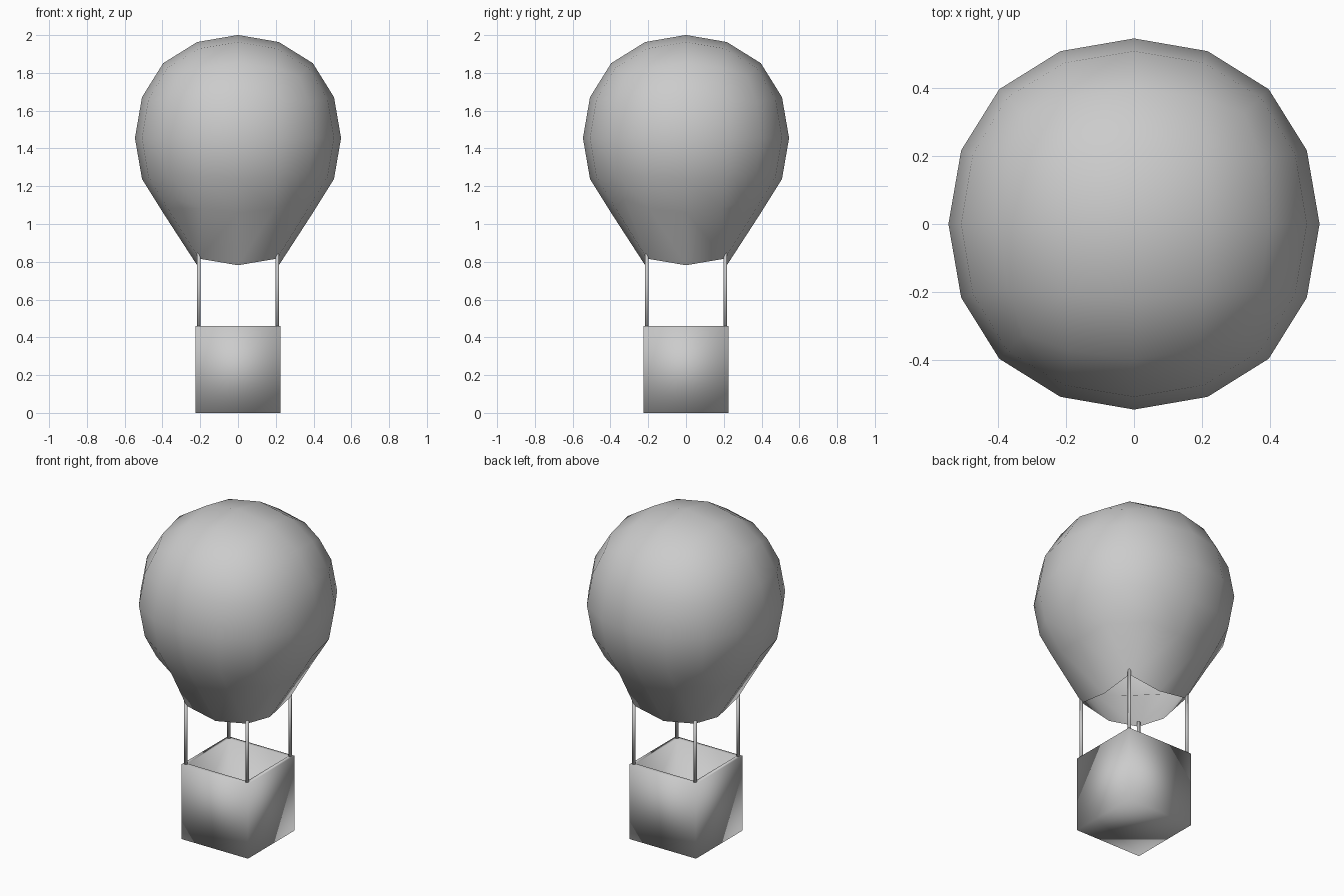
import bpy, bmesh
from mathutils import Matrix, Vector

if "Cube" in bpy.data.objects:
    bpy.data.objects.remove(bpy.data.objects["Cube"])


def make_object(name, bm):
    bmesh.ops.recalc_face_normals(bm, faces=bm.faces)
    for f in bm.faces:
        f.smooth = True
    mesh = bpy.data.meshes.new(name)
    bm.to_mesh(mesh)
    bm.free()
    obj = bpy.data.objects.new(name, mesh)
    bpy.context.collection.objects.link(obj)
    return obj


# Envelope: subdivided cube, bottom opened and pulled down into a mouth
bm = bmesh.new()
bmesh.ops.create_cube(bm, size=1.3, matrix=Matrix.Translation((0, 0, 1.455)))
envelope = make_object("envelope", bm)
sub = envelope.modifiers.new("round", 'SUBSURF')
sub.levels = sub.render_levels = 2
bpy.context.view_layer.objects.active = envelope
envelope.select_set(True)
bpy.ops.object.modifier_apply(modifier=sub.name)

bm = bmesh.new()
bm.from_mesh(envelope.data)
lowest = min(bm.verts, key=lambda v: v.co.z)
bmesh.ops.delete(bm, geom=[lowest], context='VERTS')
for v in bm.verts:
    if v.is_boundary:
        v.co.z -= 0.165
for f in bm.faces:
    f.smooth = True
bm.to_mesh(envelope.data)
bm.free()

# Basket: box with an inset, hollowed top
HALF, HEIGHT, WALL = 0.225, 0.46, 0.035
bm = bmesh.new()
bmesh.ops.create_cube(bm, size=1, matrix=Matrix.Translation((0, 0, HEIGHT / 2))
                      @ Matrix.Diagonal((2 * HALF, 2 * HALF, HEIGHT, 1)))
top = max(bm.faces, key=lambda f: f.calc_center_median().z)
bmesh.ops.inset_region(bm, faces=[top], thickness=WALL)
res = bmesh.ops.extrude_face_region(bm, geom=[top])
floor = [g for g in res["geom"] if isinstance(g, bmesh.types.BMVert)]
bmesh.ops.translate(bm, verts=floor, vec=Vector((0, 0, WALL - HEIGHT)))
if top.is_valid:
    bmesh.ops.delete(bm, geom=[top], context='FACES_ONLY')
make_object("basket", bm)

# Four upright rods joining basket corners to the mouth
Z0, Z1 = 0.455, 0.848
for sx, side in ((-1, "left"), (1, "right")):
    for sy, end in ((-1, "front"), (1, "back")):
        bm = bmesh.new()
        bmesh.ops.create_cone(
            bm, cap_ends=True, segments=8, radius1=0.01, radius2=0.01, depth=Z1 - Z0,
            matrix=Matrix.Translation((sx * 0.208, sy * 0.208, (Z0 + Z1) / 2)))
        make_object(f"{end}_{side}_rod", bm)
